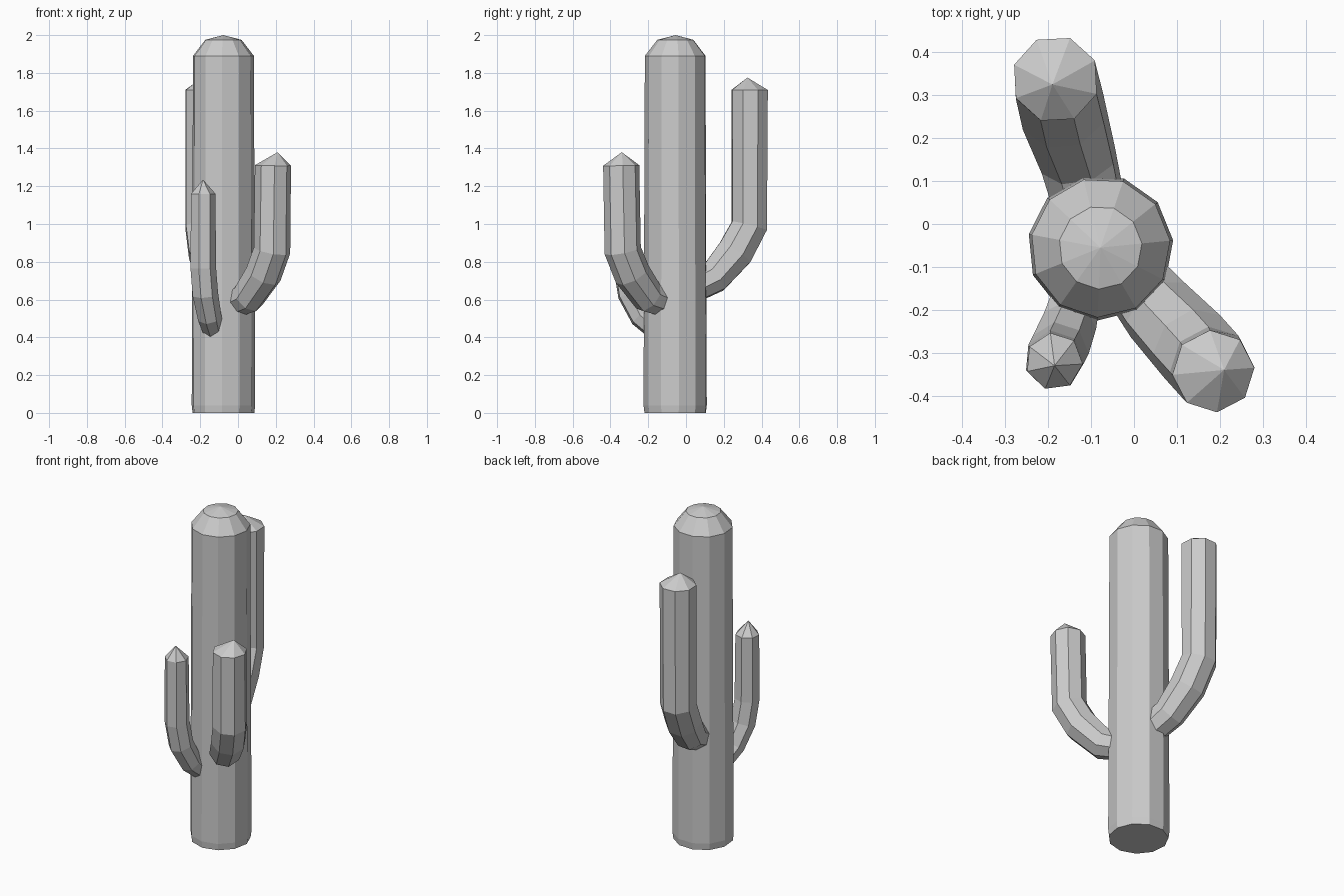
import bpy, bmesh, math
from mathutils import Vector

if "Cube" in bpy.data.objects:
    bpy.data.objects.remove(bpy.data.objects["Cube"])


def tube(name, path, radii, sides, side_dir, tip=None, phase=0.0):
    """Flat-faced tube through path points, closed by a cap or a pointed tip."""
    bm = bmesh.new()
    pts = [Vector(p) for p in path]
    side = Vector(side_dir).normalized()
    rings = []
    for i, p in enumerate(pts):
        before = (p - pts[i - 1]).normalized() if i else None
        after = (pts[i + 1] - p).normalized() if i < len(pts) - 1 else None
        tangent = (before or after) + (after or before)
        t = (tangent - side * tangent.dot(side)).normalized()
        other = t.cross(side)
        ring = []
        for k in range(sides):
            a = phase + 2 * math.pi * k / sides
            ring.append(bm.verts.new(p + radii[i] * (math.cos(a) * side + math.sin(a) * other)))
        rings.append(ring)
    for r0, r1 in zip(rings, rings[1:]):
        for k in range(sides):
            n = (k + 1) % sides
            bm.faces.new((r0[k], r0[n], r1[n], r1[k]))
    bm.faces.new(rings[0][::-1])
    apex = bm.verts.new(tip)
    for k in range(sides):
        bm.faces.new((rings[-1][k], rings[-1][(k + 1) % sides], apex))
    bmesh.ops.recalc_face_normals(bm, faces=bm.faces)
    mesh = bpy.data.meshes.new(name)
    bm.to_mesh(mesh)
    bm.free()
    obj = bpy.data.objects.new(name, mesh)
    bpy.context.collection.objects.link(obj)
    return obj


# Trunk with a faceted dome
cx, cy = -0.078, -0.055
tube("trunk",
     [(cx, cy, 0), (cx, cy, 0.04), (cx, cy, 1.89), (cx, cy, 1.975)],
     [0.165, 0.17, 0.163, 0.097], 11, (1, 0, 0), (cx, cy, 2.0), 0.1)

# Tall back arm
tube("back_arm",
     [(-0.10, 0.03, 0.66), (-0.13, 0.15, 0.72), (-0.165, 0.26, 0.85),
      (-0.183, 0.335, 0.99), (-0.183, 0.337, 1.71)],
     [0.085, 0.092, 0.103, 0.102, 0.102], 8, (1, 0.25, 0), (-0.19, 0.325, 1.775), 0.2)

# Middle arm at front right
tube("right_arm",
     [(-0.01, -0.12, 0.585), (0.055, -0.20, 0.615), (0.135, -0.285, 0.735),
      (0.18, -0.335, 0.86), (0.185, -0.343, 1.31)],
     [0.078, 0.09, 0.098, 0.098, 0.096], 8, (0.75, 0.66, 0), (0.21, -0.34, 1.38), 0.15)

# Thin arm at front left
tube("left_arm",
     [(-0.13, -0.15, 0.43), (-0.152, -0.235, 0.51), (-0.175, -0.295, 0.63),
      (-0.186, -0.317, 0.77), (-0.186, -0.32, 1.16)],
     [0.055, 0.065, 0.07, 0.07, 0.067], 7, (1, -0.3, 0), (-0.185, -0.33, 1.235), 0.2)
